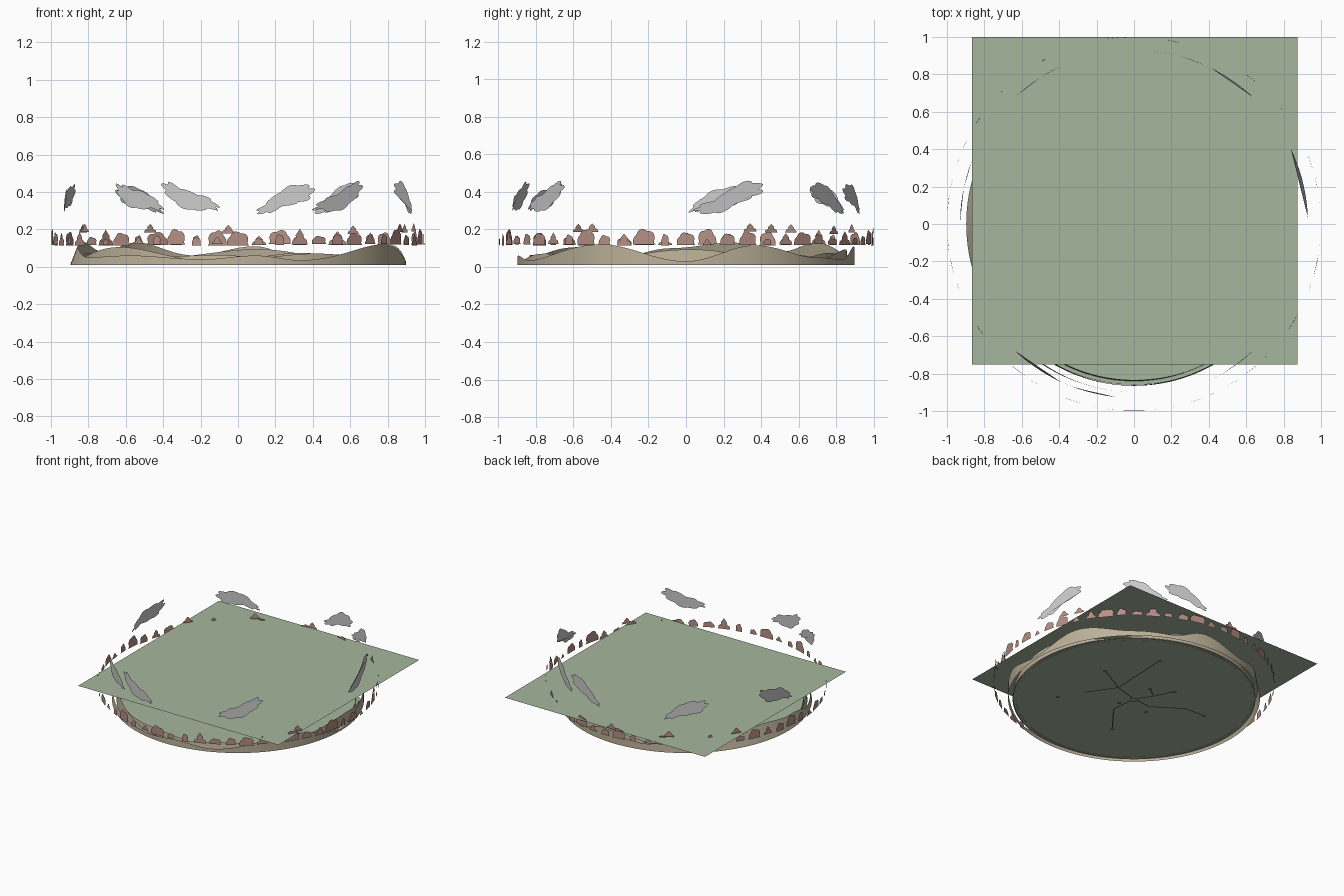
import bpy, bmesh, random
from math import sin, cos, pi, radians, hypot

if "Cube" in bpy.data.objects:
    bpy.data.objects.remove(bpy.data.objects["Cube"])

random.seed(4)


def material(name, rgb):
    m = bpy.data.materials.new(name)
    m.diffuse_color = (*rgb, 1)
    m.use_nodes = True
    m.node_tree.nodes["Principled BSDF"].inputs["Base Color"].default_value = m.diffuse_color
    return m


GREEN = material("grass", (0.38, 0.47, 0.34))
SAND = material("hill_sand", (0.50, 0.44, 0.32))
RUST = material("foliage", (0.46, 0.28, 0.23))
GREY = material("cloud_grey", (0.58, 0.58, 0.58))
ROAD = material("road_grey", (0.36, 0.38, 0.40))


def finish(name, bm, mat):
    me = bpy.data.meshes.new(name)
    bm.to_mesh(me)
    bm.free()
    me.materials.append(mat)
    ob = bpy.data.objects.new(name, me)
    bpy.context.collection.objects.link(ob)
    return ob


def polygon(bm, pts):
    return bm.faces.new([bm.verts.new(p) for p in pts])


def card(bm, outline, angle, r):
    """Wrap a flat (u, z) outline around a cylinder of radius r."""
    polygon(bm, [(r * cos(angle + u / r), r * sin(angle + u / r), z)
                 for u, z in outline])


# ground: round floor and the raised square sheet
bm = bmesh.new()
polygon(bm, [(0.86 * cos(i * pi / 48), 0.86 * sin(i * pi / 48), 0.012) for i in range(96)])
finish("ground_disc", bm, GREEN)
bm = bmesh.new()
polygon(bm, [(-0.865, -0.75, 0.175), (0.875, -0.75, 0.175),
             (0.875, 1.0, 0.175), (-0.865, 1.0, 0.175)])
finish("square_sheet", bm, GREEN)


# hills: rolling strips standing round the rim
def height_at(keys, deg):
    ks = keys + [(keys[0][0] + 360, keys[0][1])]
    for (a, h0), (b, h1) in zip(ks, ks[1:]):
        if a <= deg <= b:
            t = (1 - cos(pi * (deg - a) / (b - a))) / 2
            return h0 + (h1 - h0) * t


def hill_ring(name, r, height, lean):
    bm = bmesh.new()
    n = 144
    low, high = [], []
    for i in range(n):
        a = 2 * pi * i / n
        h = height(a)
        rt = r - lean(a) * h
        low.append(bm.verts.new((r * cos(a), r * sin(a), 0.01)))
        high.append(bm.verts.new((rt * cos(a), rt * sin(a), h)))
    for i in range(n):
        j = (i + 1) % n
        f = bm.faces.new((low[i], low[j], high[j], high[i]))
        f.smooth = True
    finish(name, bm, SAND)


outer = [(0, .03), (24, .115), (50, .05), (68, .04), (84, .11), (105, .06), (128, .13),
         (145, .08), (163, .13), (185, .10), (205, .05), (230, .06), (258, .04),
         (276, .06), (292, .035), (330, .12)]
hill_ring("outer_hills", 0.897, lambda a: height_at(outer, a * 180 / pi),
          lambda a: 0.35 * max(0, -cos(a)) ** 2)
hill_ring("middle_hills", 0.865,
          lambda a: 0.06 + 0.025 * sin(5 * a + 1) + 0.02 * sin(3 * a + 2.5), lambda a: 0.1)
hill_ring("inner_hills", 0.84,
          lambda a: 0.045 + 0.02 * sin(4 * a + 3) + 0.01 * sin(7 * a), lambda a: 0.1)


# trees: small bush and pine cut-outs on a ring
def bush(w, h, z):
    pts = [(-w / 2, z), (w / 2, z)]
    n = 18
    for i in range(n + 1):
        a = pi * i / n
        k = 0.84 + 0.16 * abs(sin(2.5 * a))
        pts.append((w / 2 * k * cos(a), z + 0.012 + (h - 0.012) * k * sin(a) ** 0.8))
    return pts


def pine(w, h, z):
    return [(-w / 2, z), (w / 2, z), (w * 0.42, z + h * 0.3), (w * 0.22, z + h * 0.45),
            (w * 0.25, z + h * 0.6), (0, z + h), (-w * 0.25, z + h * 0.6),
            (-w * 0.24, z + h * 0.42), (-w * 0.45, z + h * 0.25)]


bm = bmesh.new()
N = 56
for i in range(N):
    a = 2 * pi * i / N
    big = i % 3 == 0
    w = random.uniform(0.09, 0.125) if big else random.uniform(0.04, 0.085)
    h = random.uniform(0.065, 0.085) if big else random.uniform(0.03, 0.065)
    shape = pine if i % 4 == 1 else bush
    card(bm, shape(w, h, random.uniform(0.114, 0.122)), a, 1.0)
finish("tree_ring", bm, RUST)

bm = bmesh.new()
for deg in (20, 27, 52, 93, 118, 146, 215, 330):
    card(bm, pine(0.075, 0.045, random.uniform(0.175, 0.188)), radians(deg), 1.0)
finish("distant_treetops", bm, RUST)


# clouds: lumpy slanted cut-outs (angle, slope direction, length)
def cloud(length, slope, seed):
    pts = []
    n = 60
    for i in range(n):
        a = 2 * pi * i / n
        k = 0.88 + 0.2 * abs(sin(4.5 * a + seed))
        u = length / 2 * k * cos(a)
        fat = 0.048 + 0.014 * cos(a)
        v = fat * k * sin(a) + 0.012 * sin(u * 22 + seed)
        pts.append((slope * u, 0.362 + v + 0.36 * u))
    return pts


for i, (deg, slope, length) in enumerate([
        (14.5, 1, .37), (55, -1, .30), (74, -1, .31), (125, 1, .30),
        (169, -1, .31), (235, -1, .30), (254, -1, .31), (306, 1, .30)]):
    bm = bmesh.new()
    card(bm, cloud(length, slope, i * 0.7), radians(deg), 0.93)
    finish(f"cloud_{i + 1}", bm, GREY)

# roads: thin strips and little stops just under the floor
paths = [[(0, 0), (.19, .054), (.33, -.15)], [(.19, .054), (.21, .54)],
         [(.19, .054), (.42, .18)], [(0, 0), (.02, -.2), (-.15, -.42)],
         [(0, 0), (-.155, -.01), (-.365, .13), (-.53, .14)],
         [(0, 0), (-.08, .12), (-.15, .27)], [(-.08, .12), (.01, .19)]]
bm = bmesh.new()
for path in paths:
    for (x0, y0), (x1, y1) in zip(path, path[1:]):
        d = hypot(x1 - x0, y1 - y0)
        nx, ny = -(y1 - y0) / d * 0.004, (x1 - x0) / d * 0.004
        polygon(bm, [(x0 + nx, y0 + ny, .006), (x0 - nx, y0 - ny, .006),
                     (x1 - nx, y1 - ny, .006), (x1 + nx, y1 + ny, .006)])
finish("roads", bm, ROAD)

bm = bmesh.new()
for x, y in [(.21, .54), (.42, .18), (-.15, -.42), (-.53, .14), (.01, .19),
             (-.15, .27), (.44, -.32), (.05, -.105), (-.18, -.08), (0, 0)]:
    s = 0.03 if (x, y) == (0, 0) else 0.015
    polygon(bm, [(x + s * cos(k * pi / 4), y + s * sin(k * pi / 4), 0.0) for k in range(8)])
finish("road_stops", bm, ROAD)
